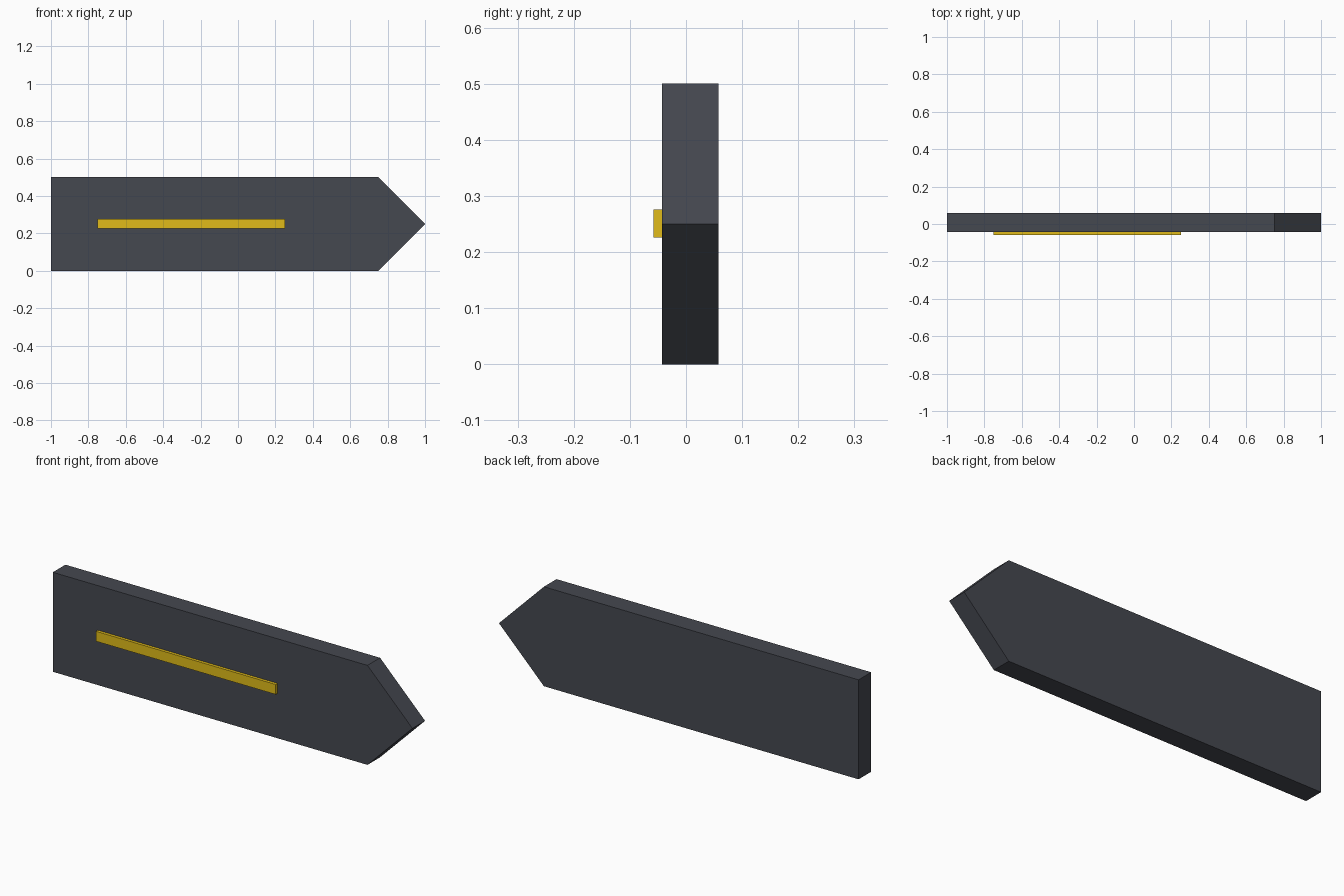
import bpy
import bmesh

if "Cube" in bpy.data.objects:
    bpy.data.objects.remove(bpy.data.objects["Cube"])


def material(name, color):
    mat = bpy.data.materials.new(name)
    mat.diffuse_color = (*color, 1.0)
    mat.use_nodes = True
    mat.node_tree.nodes["Principled BSDF"].inputs["Base Color"].default_value = mat.diffuse_color
    return mat


def extruded_profile(name, profile, y_front, y_back, mat):
    """Extrude an (x, z) outline from y_front to y_back."""
    bm = bmesh.new()
    face = bm.faces.new([bm.verts.new((x, y_front, z)) for x, z in profile])
    result = bmesh.ops.extrude_face_region(bm, geom=[face])
    moved = [v for v in result["geom"] if isinstance(v, bmesh.types.BMVert)]
    bmesh.ops.translate(bm, verts=moved, vec=(0, y_back - y_front, 0))
    bmesh.ops.recalc_face_normals(bm, faces=bm.faces)
    mesh = bpy.data.meshes.new(name)
    bm.to_mesh(mesh)
    bm.free()
    mesh.materials.append(mat)
    obj = bpy.data.objects.new(name, mesh)
    bpy.context.collection.objects.link(obj)
    return obj


dark = material("dark_slate", (0.06, 0.065, 0.08))
yellow = material("yellow", (0.75, 0.50, 0.01))

# Pointed sign board
extruded_profile(
    "sign_board",
    [(-1, 0), (0.75, 0), (1, 0.25), (0.75, 0.5), (-1, 0.5)],
    -0.0425, 0.0575, dark)

# Raised stripe on the front face
extruded_profile(
    "front_stripe",
    [(-0.75, 0.226), (0.25, 0.226), (0.25, 0.276), (-0.75, 0.276)],
    -0.0575, -0.0425, yellow)
